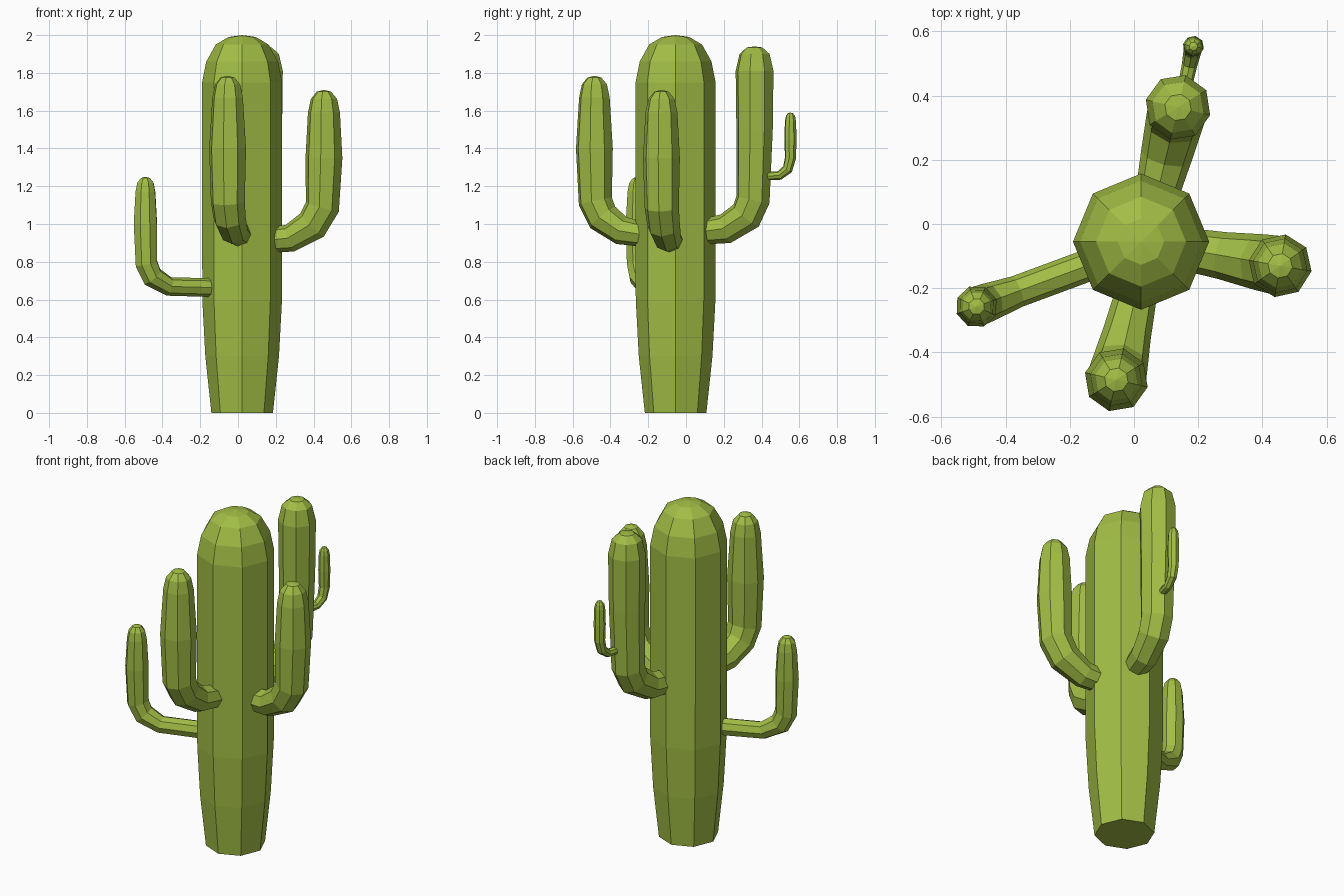
import bpy, bmesh, math
from mathutils import Vector

if "Cube" in bpy.data.objects:
    bpy.data.objects.remove(bpy.data.objects["Cube"])

green = bpy.data.materials.new("cactus_green")
green.diffuse_color = (0.36, 0.51, 0.06, 1)
green.use_nodes = True
green.node_tree.nodes["Principled BSDF"].inputs["Base Color"].default_value = green.diffuse_color
SIDES = 8


def sweep(name, start, tip, path):
    """Sweep an octagon along (fraction from start to tip, z, radius); ends in a pointed cap."""
    a, b = Vector((*start, 0)), Vector((*tip, 0))
    out = (b - a).normalized() if (b - a).length > 1e-6 else Vector((1, 0, 0))
    side = Vector((0, 0, 1)).cross(out)
    pts = [a.lerp(b, f) + Vector((0, 0, z)) for f, z, r in path]
    bm = bmesh.new()
    rings = []
    last = len(path) - 1
    for i, (f, z, r) in enumerate(path[:-1]):
        if i == 0:
            t = (pts[1] - pts[0]).normalized()
        else:
            t = ((pts[i] - pts[i - 1]).normalized() + (pts[i + 1] - pts[i]).normalized()).normalized()
        u = side.cross(t)
        ring = []
        for k in range(SIDES):
            ang = 2 * math.pi * k / SIDES
            ring.append(bm.verts.new(pts[i] + r * (math.cos(ang) * u + math.sin(ang) * side)))
        rings.append(ring)
    apex = bm.verts.new(pts[last])
    bm.faces.new(rings[0])
    for k in range(SIDES):
        n = (k + 1) % SIDES
        for lo, hi in zip(rings, rings[1:]):
            bm.faces.new((lo[k], lo[n], hi[n], hi[k]))
        bm.faces.new((rings[-1][k], rings[-1][n], apex))
    bmesh.ops.recalc_face_normals(bm, faces=bm.faces)
    mesh = bpy.data.meshes.new(name)
    bm.to_mesh(mesh)
    bm.free()
    mesh.materials.append(green)
    obj = bpy.data.objects.new(name, mesh)
    bpy.context.collection.objects.link(obj)
    return obj


def cap(top, r, h):
    """Rounded tip: shoulder ring, two shrinking rings and the apex."""
    return [(1, top - h, r), (1, top - h * 0.4, r * 0.82),
            (1, top - h * 0.08, r * 0.45), (1, top, 0)]


# Trunk, tapering towards the ground
c = (0.022, -0.055)
sweep("trunk", c, c, [(0, 0, 0.163), (0, 0.3, 0.195), (0, 0.6, 0.211), (0, 1.2, 0.212),
                      (0, 1.75, 0.212), (0, 1.86, 0.19), (0, 1.95, 0.14),
                      (0, 1.99, 0.072), (0, 2.0, 0)])

# Four arms
sweep("right_arm", (0.17, -0.08), (0.455, -0.13),
      [(0, 0.915, 0.067), (0.37, 0.925, 0.074), (0.78, 0.995, 0.088), (0.97, 1.09, 0.092),
       (1, 1.35, 0.099)] + cap(1.71, 0.086, 0.12))
sweep("left_arm", (-0.12, -0.12), (-0.49, -0.257),
      [(0, 0.663, 0.05), (0.66, 0.669, 0.05), (0.9, 0.72, 0.06), (0.985, 0.79, 0.062),
       (1, 1.0, 0.066)] + cap(1.25, 0.056, 0.08))
sweep("front_arm", (0.005, -0.225), (-0.055, -0.485),
      [(0, 0.945, 0.066), (0.45, 0.965, 0.076), (0.83, 1.035, 0.088), (0.98, 1.12, 0.092),
       (1, 1.4, 0.1)] + cap(1.785, 0.083, 0.115))
sweep("back_arm", (0.07, 0.085), (0.137, 0.363),
      [(0, 0.958, 0.067), (0.45, 0.975, 0.08), (0.84, 1.045, 0.09), (0.97, 1.13, 0.092),
       (1, 1.5, 0.099), (1, 1.81, 0.103), (1, 1.9, 0.082), (1, 1.935, 0.042), (1, 1.94, 0)])

# Small shoot growing from the back arm
sweep("back_shoot", (0.158, 0.425), (0.185, 0.553),
      [(0, 1.253, 0.022), (0.55, 1.257, 0.024), (0.88, 1.29, 0.028), (1, 1.35, 0.03),
       (1, 1.45, 0.033)] + cap(1.59, 0.03, 0.045))
